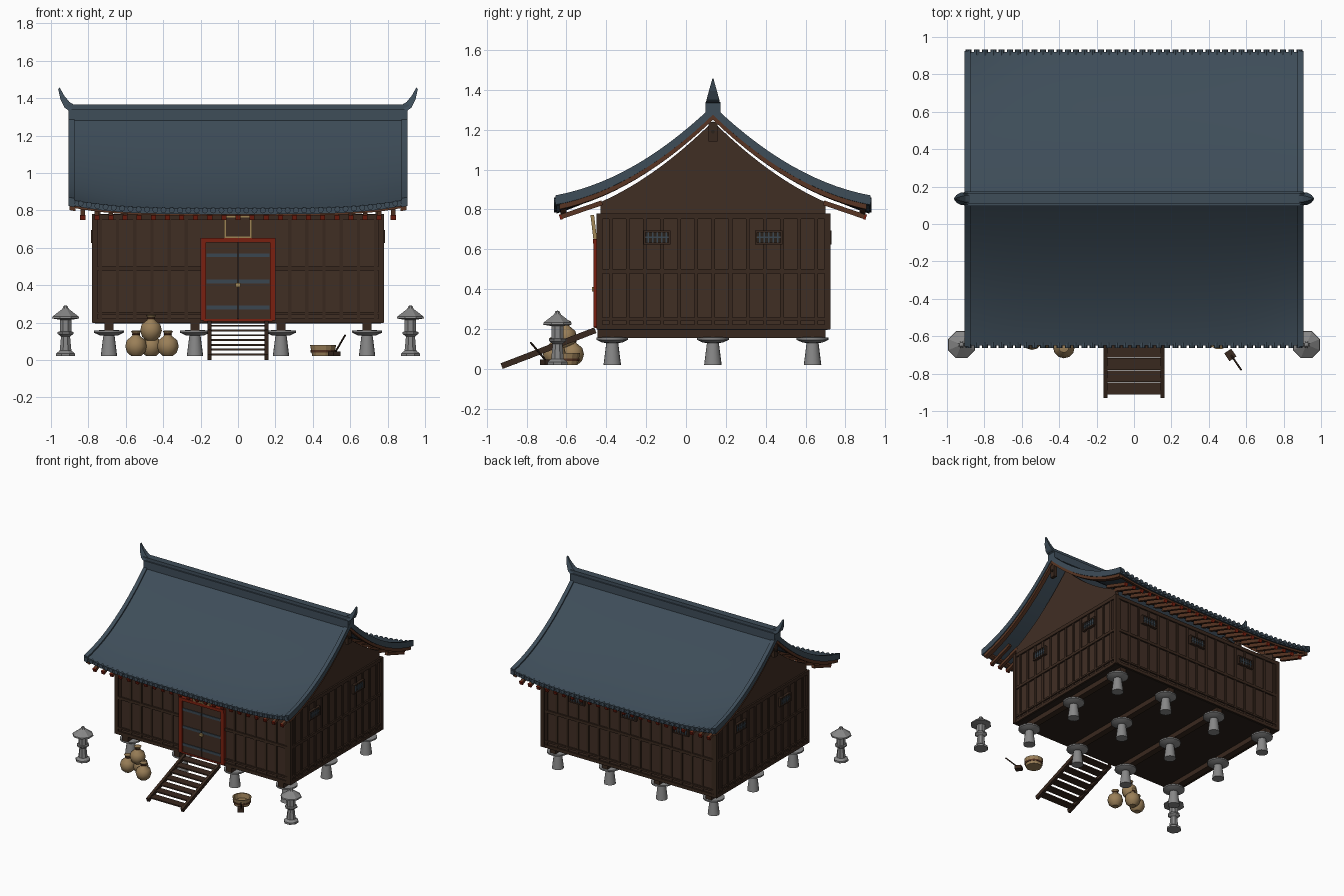
import bpy, bmesh, math
from mathutils import Matrix, Vector

if "Cube" in bpy.data.objects:
    bpy.data.objects.remove(bpy.data.objects["Cube"])


def material(name, rgb):
    m = bpy.data.materials.new(name)
    lin = [(c / 255 / 12.92) if c < 11 else ((c / 255 + 0.055) / 1.055) ** 2.4 for c in rgb]
    m.diffuse_color = (*lin, 1)
    m.use_nodes = True
    m.node_tree.nodes["Principled BSDF"].inputs["Base Color"].default_value = m.diffuse_color
    return m


WALL = material("wall brown", (64, 46, 36))
BEAM = material("beam brown", (57, 40, 30))
SLATE = material("slate blue", (62, 77, 89))
RED = material("red paint", (122, 32, 16))
STONE = material("stone grey", (135, 135, 135))
STRAW = material("straw tan", (154, 127, 88))
GOLD = material("dull gold", (165, 138, 88))
BOARD = material("reddish wood", (88, 53, 35))
DARK = material("dark wood", (42, 33, 26))
IRON = material("iron blue", (58, 70, 80))

YC = 0.135            # y of the ridge
FY, BY = -0.435, 0.71  # front and back wall planes
WX = 0.765            # end wall plane


def box(bm, c, s, rot=None):
    m = Matrix.Translation(c) @ (rot.to_4x4() if rot else Matrix()) @ Matrix.Diagonal((*s, 1))
    bmesh.ops.create_cube(bm, size=1, matrix=m)


def lathe(bm, profile, n, loc, turn=0.0, rot=None):
    m = Matrix.Translation(loc) @ (rot.to_4x4() if rot else Matrix())
    rings = [[bm.verts.new(m @ Vector((r * math.cos(turn + 2 * math.pi * i / n),
                                       r * math.sin(turn + 2 * math.pi * i / n), z)))
              for i in range(n)] for r, z in profile]
    skin(bm, rings)


def skin(bm, rings):
    n = len(rings[0])
    for a, b in zip(rings, rings[1:]):
        for i in range(n):
            bm.faces.new((a[i], a[(i + 1) % n], b[(i + 1) % n], b[i]))
    bm.faces.new(rings[0])
    bm.faces.new(rings[-1])


def part(name, mat, build, smooth=None):
    bm = bmesh.new()
    build(bm)
    bmesh.ops.recalc_face_normals(bm, faces=bm.faces)
    me = bpy.data.meshes.new(name)
    bm.to_mesh(me)
    bm.free()
    me.materials.append(mat)
    o = bpy.data.objects.new(name, me)
    bpy.context.collection.objects.link(o)
    if smooth:
        bpy.ops.object.select_all(action='DESELECT')
        o.select_set(True)
        bpy.context.view_layer.objects.active = o
        bpy.ops.object.shade_smooth_by_angle(angle=math.radians(smooth))
    return o


def boxes(name, mat, items):
    return part(name, mat, lambda bm: [box(bm, *i) for i in items])


# Curved roof surface: sagging slope whose eaves lift towards the corners
def roof_z(x, d):
    return 1.31 - 0.96 * d + 0.49 * d * d - 0.05 * (d / 0.79) ** 2 * (1 - abs(x / 0.9) ** 4)


def roof_strip(bm, x0, x1, d0, d1, top, bot, nx=1, nd=14):
    for s in (-1, 1):
        rings = []
        for i in range(nx + 1):
            x = x0 + (x1 - x0) * i / nx
            ds = [d0 + (d1 - d0) * j / nd for j in range(nd + 1)]
            loop = [(d, top) for d in ds] + [(d, bot) for d in reversed(ds)]
            rings.append([bm.verts.new((x, YC + s * d, roof_z(x, d) + o)) for d, o in loop])
        skin(bm, rings)


part("roof", SLATE, lambda bm: roof_strip(bm, -0.9, 0.9, 0, 0.785, 0, -0.03, 28), 30)
part("verge_rolls", SLATE, lambda bm: [roof_strip(bm, s * 0.875, s * 0.906, 0, 0.79, 0.012, -0.035)
                                       for s in (-1, 1)], 30)
part("bargeboards", BOARD, lambda bm: [roof_strip(bm, s * 0.87, s * 0.9, 0, 0.77, -0.034, -0.06)
                                       for s in (-1, 1)], 30)
part("eave_boards", BOARD, lambda bm: roof_strip(bm, -0.9, 0.9, 0.735, 0.765, -0.03, -0.045, 28, 1))

# Round tile ends along both eaves
part("tile_ends", SLATE, lambda bm: [
    lathe(bm, [(0.016, -0.02), (0.016, 0.02)], 8,
          (x, YC + s * 0.777, roof_z(x, 0.777) - 0.012), 0, Matrix.Rotation(math.pi / 2, 3, 'X'))
    for s in (-1, 1) for x in [-0.885 + 1.77 * i / 40 for i in range(41)]], 40)

# Ridge and upturned horns
boxes("ridge", SLATE, [((0, YC, 1.31), (1.81, 0.075, 0.06)), ((0, YC, 1.352), (1.83, 0.055, 0.026))])


def horns(bm):
    for s in (-1, 1):
        rings = []
        for x, z, w, h in [(0.885, 1.345, 0.036, 0.022), (0.915, 1.365, 0.032, 0.02),
                           (0.94, 1.405, 0.02, 0.014), (0.957, 1.452, 0.005, 0.006)]:
            rings.append([bm.verts.new((s * (x + dx * h), YC + dy * w, z + dz * h)) for dx, dy, dz in
                          [(0.7, -1, -0.7), (0.7, 1, -0.7), (-0.7, 0.55, 0.7), (-0.7, -0.55, 0.7)]])
        skin(bm, rings)


part("ridge_horns", SLATE, horns)

# Rafters with red tips
RX = [-0.83 + 1.66 * i / 22 for i in range(23)]
SLOPE = {s: Matrix.Rotation(-s * 0.33, 3, 'X') for s in (-1, 1)}
boxes("rafters", BOARD, [((x, YC + s * 0.66, 0.798), (0.024, 0.22, 0.024), SLOPE[s])
                         for x in RX for s in (-1, 1)])
boxes("rafter_tips", RED, [((x, YC + s * 0.764, 0.762), (0.027, 0.01, 0.027), SLOPE[s])
                           for x in RX for s in (-1, 1)])

# Body, floor and gables
boxes("walls", WALL, [((0, (FY + BY) / 2, 0.495), (2 * WX, BY - FY, 0.57))])
boxes("floor", DARK, [((0, (FY + BY) / 2, 0.205), (2 * WX, BY - FY, 0.02))])


def gables(bm):
    ds = [-0.565 + 1.13 * i / 24 for i in range(25)]
    edge = [(d, roof_z(0.9, abs(d)) - 0.068 - 0.035 * abs(d)) for d in ds]
    loop = [(-0.565, 0.77)] + edge + [(0.565, 0.77)]
    for s in (-1, 1):
        skin(bm, [[bm.verts.new((s * x, YC + d, z)) for d, z in loop] for x in (0.735, 0.765)])


part("gables", WALL, gables)
boxes("gable_pendants", BEAM, [((s * 0.882, YC, 1.19), (0.025, 0.045, 0.1)) for s in (-1, 1)])
part("pendant_studs", DARK, lambda bm: [
    lathe(bm, [(0.01, -0.005), (0.01, 0.005)], 8, (s * 0.896, YC, 1.19), 0,
          Matrix.Rotation(math.pi / 2, 3, 'Y')) for s in (-1, 1)])

# Wall framing: corner posts, battens and rails on all four sides
posts = [((s * WX, y, 0.49), (0.03, 0.03, 0.58)) for s in (-1, 1) for y in (FY, BY)]
boxes("corner_posts", BEAM, posts)
YM, YL = (FY + BY) / 2, BY - FY + 0.02
battens = [((-0.736 + 0.092 * i, y, 0.49), (0.018, 0.016, 0.57))
           for i in range(17) for y in (FY, BY) if y == BY or abs(-0.736 + 0.092 * i) > 0.2]
battens += [((s * WX, YM + 0.086 * i, 0.49), (0.016, 0.018, 0.57)) for i in range(-6, 7) for s in (-1, 1)]
boxes("wall_battens", BEAM, battens)
rails = []
for z, h in ((0.21, 0.025), (0.25, 0.014), (0.49, 0.022), (0.765, 0.028)):
    rails += [((s * WX, YM, z), (0.024, YL, h)) for s in (-1, 1)]
    rails.append(((0, BY, z), (1.55, 0.024, h)))
    if z in (0.25, 0.49):
        rails += [((s * 0.485, FY, z), (0.57, 0.024, h)) for s in (-1, 1)]
    else:
        rails.append(((0, FY, z), (1.55, 0.024, h)))
boxes("wall_rails", BEAM, rails)

# Barred windows: two per end wall, three at the back
frames, panes, bars = [], [], []


def window(cx, cy, along_x):
    def at(u, v, w, h, t, out):
        if along_x:
            return ((cx + u, cy + out, 0.66 + v), (w, t, h))
        return ((cx + math.copysign(out, cx), cy + u, 0.66 + v), (t, w, h))
    panes.append(at(0, 0, 0.12, 0.055, 0.008, 0.008))
    frames.extend(at(0, v, 0.136, 0.01, 0.02, 0.01) for v in (-0.03, 0.03))
    frames.extend(at(u, 0, 0.01, 0.06, 0.02, 0.01) for u in (-0.063, 0.063))
    bars.extend(at(-0.045 + 0.0225 * i, 0, 0.008, 0.055, 0.006, 0.014) for i in range(5))
    bars.append(at(0, 0, 0.12, 0.007, 0.006, 0.014))


for sx in (-1, 1):
    for wy in (-0.145, 0.415):
        window(sx * WX, wy, False)
for wx in (-0.46, 0, 0.46):
    window(wx, BY, True)
boxes("window_frames", BEAM, frames)
boxes("window_panes", DARK, panes)
boxes("window_bars", IRON, bars)

# Door
boxes("door_frame", RED, [((s * 0.186, -0.447, 0.43), (0.028, 0.036, 0.44)) for s in (-1, 1)]
      + [((0, -0.447, 0.64), (0.4, 0.038, 0.024)), ((0, -0.445, 0.212), (0.37, 0.03, 0.012))])
boxes("door_leaves", WALL, [((s * 0.086, -0.445, 0.423), (0.168, 0.022, 0.41)) for s in (-1, 1)])
boxes("door_bands", IRON, [((s * 0.086, -0.457, z), (0.166, 0.008, 0.02))
                           for s in (-1, 1) for z in (0.28, 0.42, 0.56)])
boxes("door_lock", GOLD, [((0, -0.464, 0.4), (0.026, 0.016, 0.022))])

# Tilted plaque above the door
TILT = Matrix.Rotation(0.12, 3, 'X')
PC = Vector((0, -0.46, 0.712))
boxes("plaque", WALL, [(PC, (0.14, 0.012, 0.11), TILT)])
boxes("plaque_trim", GOLD, [(PC + TILT @ Vector((u, -0.003, v)), (w, 0.018, h), TILT) for u, v, w, h in
                            [(0, 0.056, 0.15, 0.01), (0, -0.056, 0.15, 0.01),
                             (0.07, 0, 0.01, 0.11), (-0.07, 0, 0.01, 0.11)]])

# Floor beams on stone pillars with wide discs
PX = (-0.69, -0.23, 0.23, 0.69)
boxes("floor_beams", BEAM, [((x, YM - 0.01, 0.178), (0.05, YL - 0.02, 0.044)) for x in PX])
part("pillars", STONE, lambda bm: [
    lathe(bm, [(0.044, 0.02), (0.03, 0.13), (0.05, 0.132), (0.08, 0.146), (0.08, 0.157), (0.04, 0.16)],
          16, (x, y, 0)) for x in PX for y in (-0.37, 0.135, 0.635)], 35)

# Open steps
STEP = Matrix.Rotation(math.atan2(0.18, 0.47), 3, 'X')
boxes("step_stringers", BEAM, [((s * 0.152, -0.69, 0.104), (0.022, 0.503, 0.03), STEP) for s in (-1, 1)])
boxes("step_treads", BEAM, [((0, -0.88 + 0.066 * i, 0.03 + 0.0255 * i), (0.325, 0.064, 0.01))
                            for i in range(7)])

# Stone lanterns
LANTERN = [(0.054, 0.02), (0.054, 0.035), (0.034, 0.05), (0.026, 0.125), (0.046, 0.14), (0.046, 0.15),
           (0.033, 0.152), (0.033, 0.215), (0.078, 0.222), (0.076, 0.232), (0.02, 0.272),
           (0.016, 0.278), (0.012, 0.288), (0.003, 0.292)]
part("lanterns", STONE, lambda bm: [lathe(bm, LANTERN, 8, (s * 0.922, -0.645, 0), math.pi / 8)
                                    for s in (-1, 1)])

# Tied straw sacks
SACK = [(0.025, 0), (0.048, 0.02), (0.058, 0.052), (0.05, 0.085), (0.022, 0.108),
        (0.017, 0.118), (0.028, 0.135), (0.012, 0.138)]
SACKS = [(-0.545, -0.615, 0.02), (-0.375, -0.66, 0.02), (-0.465, -0.57, 0.02), (-0.465, -0.605, 0.105)]
part("sacks", STRAW, lambda bm: [lathe(bm, SACK, 12, p) for p in SACKS], 40)
part("sack_ties", BOARD, lambda bm: [
    lathe(bm, [(0.02, 0.113), (0.022, 0.118), (0.02, 0.123)], 10, p) for p in SACKS])

# Wooden tub with hoop, and mallet
part("tub", STRAW, lambda bm: lathe(
    bm, [(0.058, 0.02), (0.07, 0.08), (0.06, 0.08), (0.052, 0.045)], 14, (0.455, -0.6, 0)))
part("tub_hoop", BOARD, lambda bm: lathe(
    bm, [(0.066, 0.04), (0.068, 0.052), (0.06, 0.052), (0.06, 0.04)], 14, (0.455, -0.6, 0)))
boxes("mallet_head", BEAM, [((0.515, -0.7, 0.033), (0.045, 0.05, 0.026), Matrix.Rotation(0.6, 3, 'Z'))])
handle = Vector((0.055, -0.08, 0.095))
part("mallet_handle", BEAM, lambda bm: lathe(
    bm, [(0.005, 0), (0.005, handle.length)], 6, (0.518, -0.7, 0.038), 0,
    handle.to_track_quat('Z', 'Y').to_matrix()))
